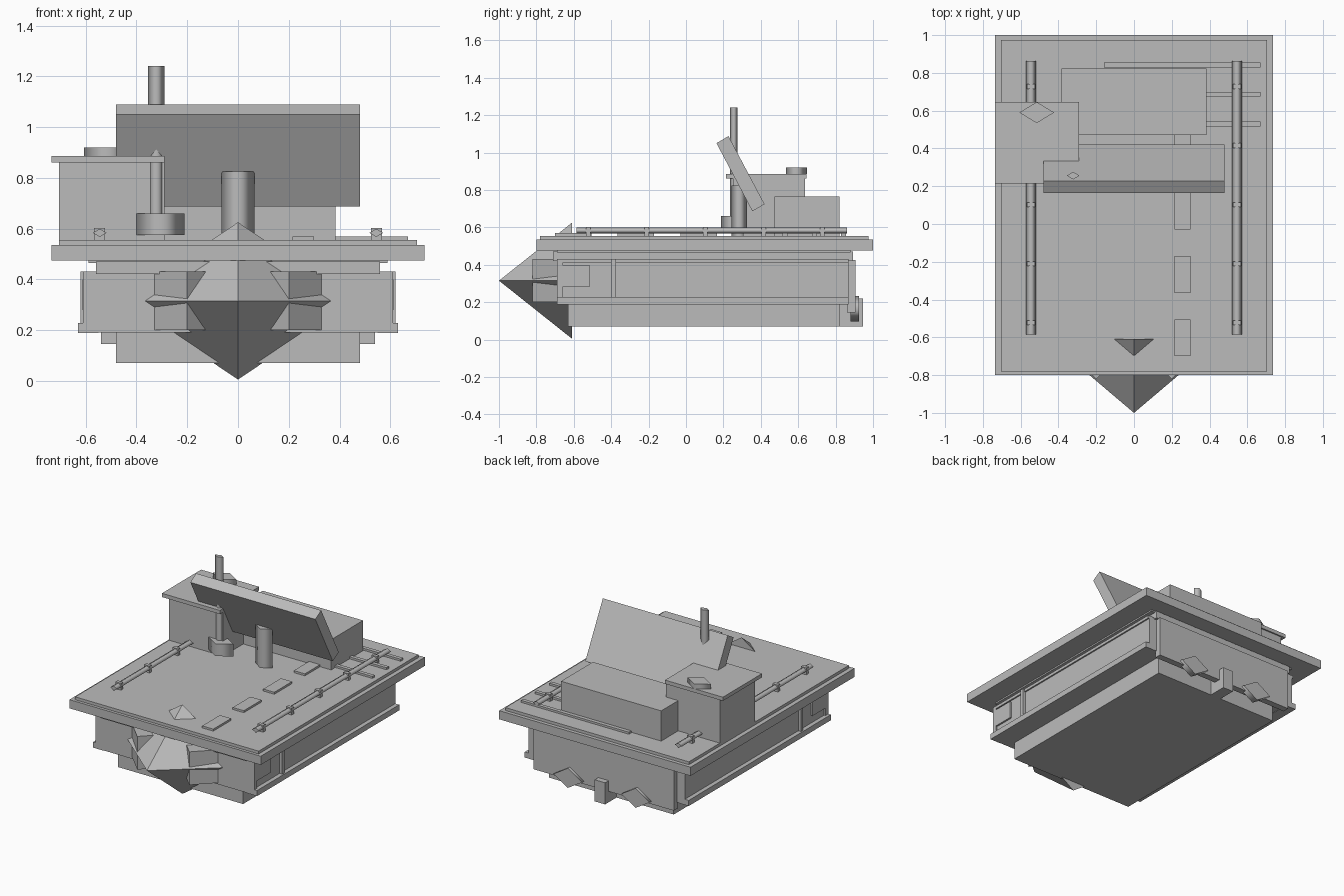
import bpy, bmesh, math
from mathutils import Vector

if "Cube" in bpy.data.objects:
    bpy.data.objects.remove(bpy.data.objects["Cube"])

grey = bpy.data.materials.new("plain_grey")
grey.diffuse_color = (0.5, 0.5, 0.5, 1)
grey.use_nodes = True
grey.node_tree.nodes["Principled BSDF"].inputs["Base Color"].default_value = grey.diffuse_color


def finish(name, bm):
    bmesh.ops.recalc_face_normals(bm, faces=bm.faces[:])
    me = bpy.data.meshes.new(name)
    bm.to_mesh(me)
    bm.free()
    me.materials.append(grey)
    ob = bpy.data.objects.new(name, me)
    bpy.context.collection.objects.link(ob)
    return ob


def box(name, x, y, z):
    """Box from (min, max) pairs on each axis."""
    bm = bmesh.new()
    bmesh.ops.create_cube(bm, size=1)
    for v in bm.verts:
        v.co = Vector([(a + b) / 2 + c * (b - a) for c, (a, b) in zip(v.co, (x, y, z))])
    return finish(name, bm)


def prism(name, points, axis, lo, hi, smooth=False):
    """Extrude a 2D profile along an axis; points use the other two axes in order."""
    bm = bmesh.new()

    def place(p, h):
        c = list(p)
        c.insert(axis, h)
        return bm.verts.new(c)
    a = [place(p, lo) for p in points]
    b = [place(p, hi) for p in points]
    bm.faces.new(a)
    bm.faces.new(b)
    n = len(points)
    for i in range(n):
        f = bm.faces.new((a[i], a[(i + 1) % n], b[(i + 1) % n], b[i]))
        f.smooth = smooth
    return finish(name, bm)


def diamond(u, v, ru, rv):
    return [(u + ru, v), (u, v + rv), (u - ru, v), (u, v - rv)]


# Roof deck in two tiers
box("deck_slab", (-.735, .735), (-.80, 1.0), (.475, .535))
box("deck_top", (-.705, .705), (-.78, .975), (.535, .555))

# Hull body, trims and lower base
box("hull", (-.60, .60), (-.69, .87), (.19, .43))
box("front_wall", (-.61, .61), (-.69, -.66), (.20, .43))
box("upper_trim", (-.56, .56), (-.71, .893), (.42, .47))
box("deck_seat", (-.59, .59), (-.69, .88), (.465, .477))
box("lower_base", (-.48, .48), (-.63, .82), (.07, .20))
box("rear_wall", (-.54, .54), (.86, .905), (.145, .425))
box("rear_hitch", (-.04, .04), (.815, .945), (.07, .22))

# Front wedge with a diamond base
bm = bmesh.new()
tip = bm.verts.new((0, -1.0, .315))
ring = [bm.verts.new((x, -.61, z)) for x, z in diamond(0, .315, .46, .31)]
bm.faces.new(ring)
for i in range(4):
    bm.faces.new((tip, ring[i], ring[(i + 1) % 4]))
finish("front_wedge", bm)

# Parts on both sides
for s, side in ((1, "right"), (-1, "left")):
    def sx(a, b):
        return tuple(sorted((s * a, s * b)))
    box("lower_rail_" + side, sx(.55, .63), (-.69, .87), (.188, .227))
    box("upper_rail_" + side, sx(.55, .61), (-.69, .87), (.41, .43))
    box("side_window_" + side, sx(.59, .612), (-.67, -.515), (.28, .40))
    box("side_post_" + side, sx(.59, .62), (-.40, -.375), (.225, .43))
    prism("front_buffer_" + side, diamond(s * .20, -.685, .135, .135), 2, .20, .43)
    prism("rear_lamp_" + side, diamond(s * .26, .165, .11, .068), 1, .88, .925, True)
    # Deck handrails with brackets
    prism("handrail_" + side, diamond(s * .545, .583, .027, .016), 1, -.585, .862, True)
    for i in range(5):
        y = -.522 + .3125 * i
        box("rail_bracket_" + side, sx(.525, .567), (y - .012, y + .012), (.555, .603))

# Cabin with overhanging roof and vent
box("cabin", (-.705, -.29), (.25, .635), (.555, .86))
box("cabin_roof", (-.735, -.29), (.215, .645), (.86, .886))
prism("roof_vent", diamond(-.515, .59, .092, .056), 2, .886, .92, True)

# Rear storage block
box("storage_block", (-.385, .385), (.472, .822), (.555, .765))

# Tilted panel on its post
prism("tilted_panel", [(.163, 1.05), (.227, 1.088), (.42, .724), (.355, .686)], 0, -.48, .48)
prism("panel_post", diamond(0, .285, .065, .042), 2, .555, .825, True)

# Mast and its foot
prism("mast", diamond(-.322, .256, .033, .02), 2, .60, 1.24, True)
prism("mast_foot", diamond(-.305, .248, .095, .06), 2, .575, .66, True)

# Deck hatches and strips
for i in range(4):
    y = -.70 + .335 * i
    box("deck_hatch", (.215, .30), (y, y + .195), (.55, .569))
for x0, y in ((-.16, .842), (.38, .687), (.38, .53)):
    box("deck_strip", (x0, .67), (y - .013, y + .013), (.55, .569))
